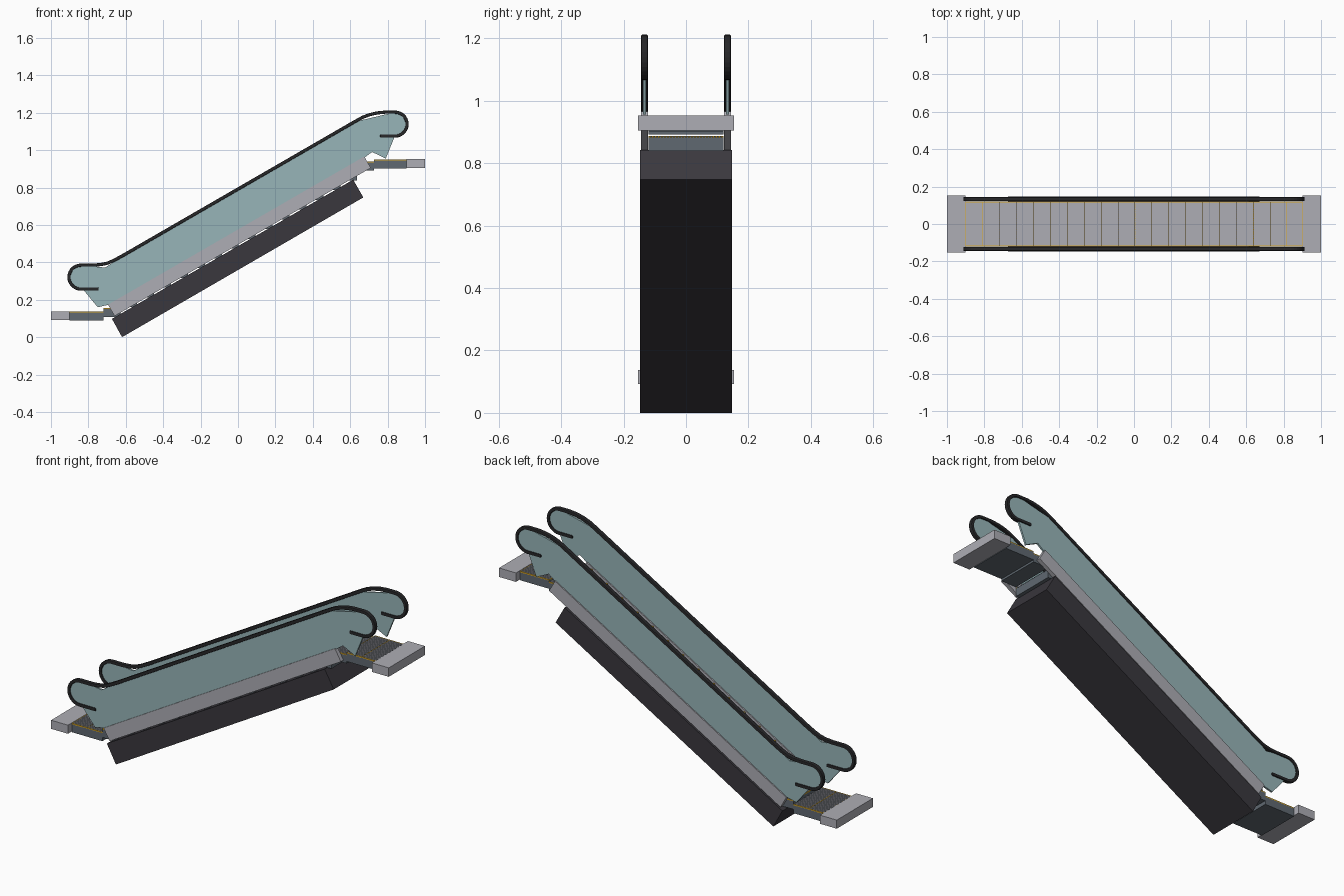
import bpy, bmesh, math
from mathutils import Vector

if "Cube" in bpy.data.objects:
    bpy.data.objects.remove(bpy.data.objects["Cube"])


def material(name, rgb):
    m = bpy.data.materials.new(name)
    m.diffuse_color = (*rgb, 1)
    m.use_nodes = True
    m.node_tree.nodes["Principled BSDF"].inputs["Base Color"].default_value = m.diffuse_color
    return m


METAL = material("light metal", (0.42, 0.42, 0.46))
STEEL = material("blue grey steel", (0.115, 0.14, 0.165))
DARK = material("dark truss", (0.042, 0.039, 0.048))
RUBBER = material("black rubber", (0.02, 0.02, 0.022))
GLASS = material("teal glass", (0.31, 0.46, 0.48))
YELLOW = material("safety yellow", (0.75, 0.42, 0.02))


def finish(bm, name, mats):
    bmesh.ops.recalc_face_normals(bm, faces=bm.faces)
    mesh = bpy.data.meshes.new(name)
    bm.to_mesh(mesh)
    bm.free()
    for m in mats:
        mesh.materials.append(m)
    ob = bpy.data.objects.new(name, mesh)
    bpy.context.collection.objects.link(ob)
    return ob


def add_box(bm, x, y, z, index=0):
    """Box from (min, max) ranges."""
    verts = bmesh.ops.create_cube(bm, size=1)["verts"]
    for v in verts:
        v.co = [r[0] if c < 0 else r[1] for c, r in zip(v.co, (x, y, z))]
    for f in {f for v in verts for f in v.link_faces}:
        f.material_index = index


def add_prism(bm, points, y0, y1):
    """Extrude an xz outline between two y positions."""
    face = bm.faces.new([bm.verts.new((x, y0, z)) for x, z in points])
    new = bmesh.ops.extrude_face_region(bm, geom=[face])["geom"]
    for v in new:
        if isinstance(v, bmesh.types.BMVert):
            v.co.y = y1


def arc(cx, cz, r, a0, a1, n=14):
    return [(cx + r * math.cos(math.radians(a0 + (a1 - a0) * i / n)),
             cz + r * math.sin(math.radians(a0 + (a1 - a0) * i / n))) for i in range(n + 1)]


def pair(name, points, y0, y1, mat):
    for side, s in (("front", -1), ("back", 1)):
        bm = bmesh.new()
        add_prism(bm, points, s * y0, s * y1)
        yield finish(bm, f"{side}_{name}", [mat])


# Inclined truss
bm = bmesh.new()
add_prism(bm, [(-0.674, 0.098), (-0.62, 0.0), (0.67, 0.747), (0.616, 0.842)], -0.147, 0.147)
finish(bm, "truss", [DARK])

# Skirt panels beside the steps
list(pair("skirt", [(-0.695, 0.174), (-0.66, 0.113), (0.71, 0.905), (0.675, 0.966)],
          0.122, 0.144, METAL))

# Handrail centre line: lower loop, incline, upper loop
R, LOW, UP = 0.064, (-0.84, 0.321), (0.84, 1.139)
path = [(-0.745, LOW[1] - R)] + arc(*LOW, R, 270, 90)
path += [(-0.775, 0.385), (-0.735, 0.388), (-0.70, 0.395), (-0.665, 0.410), (-0.62, 0.434)]
path += [(0.62, 1.150), (0.665, 1.175), (0.705, 1.190), (0.745, 1.199), (0.785, 1.203)]
path += arc(*UP, R, 90, -90) + [(0.76, UP[1] - R)]


def strip(points, half):
    """Outline of a band following an open path."""
    left, right = [], []
    for i, p in enumerate(points):
        a, b = Vector(points[max(i - 1, 0)]), Vector(points[min(i + 1, len(points) - 1)])
        d = (b - a).normalized()
        n = Vector((-d.y, d.x)) * half
        left.append(Vector(p) + n)
        right.append(Vector(p) - n)
    return left + right[::-1]


for rail in pair("handrail", strip(path, 0.0085), 0.122, 0.144, RUBBER):
    bev = rail.modifiers.new("rounding", "BEVEL")
    bev.width, bev.segments, bev.limit_method = 0.004, 2, "ANGLE"
    bev.angle_limit = math.radians(50)

# Glass balustrades
glass = [(-0.75, 0.16), (-0.83, LOW[1] - R)] + arc(*LOW, R, 260, 90)
glass += [(-0.71, 0.372), (-0.64, 0.42), (0.63, 1.153)]
glass += arc(*UP, R, 90, -90) + [(0.835, 1.066), (0.79, 0.955), (0.717, 0.99),
                                 (0.67, 0.955), (-0.68, 0.176)]
list(pair("glass_panel", glass, 0.128, 0.138, GLASS))

# Landing floor plates
for name, x, z in (("lower", (-1.0, -0.9), (0.092, 0.138)),
                   ("upper", (0.9, 1.0), (0.905, 0.953))):
    bm = bmesh.new()
    add_box(bm, x, (-0.153, 0.153), z)
    finish(bm, f"{name}_landing_plate", [METAL])

# Steps: flat pairs at both landings, stair steps in between
PITCH, RISE, HALF, RIBS = 0.0905, 0.0522, 0.12, 24
steps = [(-0.9, -0.81, 0.136), (-0.81, -0.72, 0.136)]
steps += [(-0.72 + PITCH * i, -0.72 + PITCH * (i + 1), 0.156 + RISE * i) for i in range(16)]
steps += [(0.728, 0.815, 0.95), (0.815, 0.9, 0.95)]
for number, (x0, x1, top) in enumerate(steps):
    bm = bmesh.new()
    add_box(bm, (x0, x1), (-HALF, HALF), (top - 0.048, top - 0.005))
    # Tread ribs
    w = 2 * (HALF - 0.004) / RIBS
    for k in range(RIBS):
        y = -HALF + 0.004 + w * k
        add_box(bm, (x0 + 0.002, x1 - 0.002), (y + w * 0.2, y + w * 0.8), (top - 0.006, top))
    bm.normal_update()
    for f in bm.faces:
        f.material_index = 1 if f.normal.z > 0.5 else 0
    # Yellow edge markings
    for s in (-1, 1):
        add_box(bm, (x0, x1), sorted((s * HALF, s * (HALF - 0.004))), (top - 0.006, top), 2)
    add_box(bm, (x0, x0 + 0.003), (-HALF, HALF), (top - 0.006, top), 2)
    if number == len(steps) - 1:
        add_box(bm, (x1 - 0.003, x1), (-HALF, HALF), (top - 0.006, top), 2)
    finish(bm, f"step_{number + 1}", [STEEL, METAL, YELLOW])
